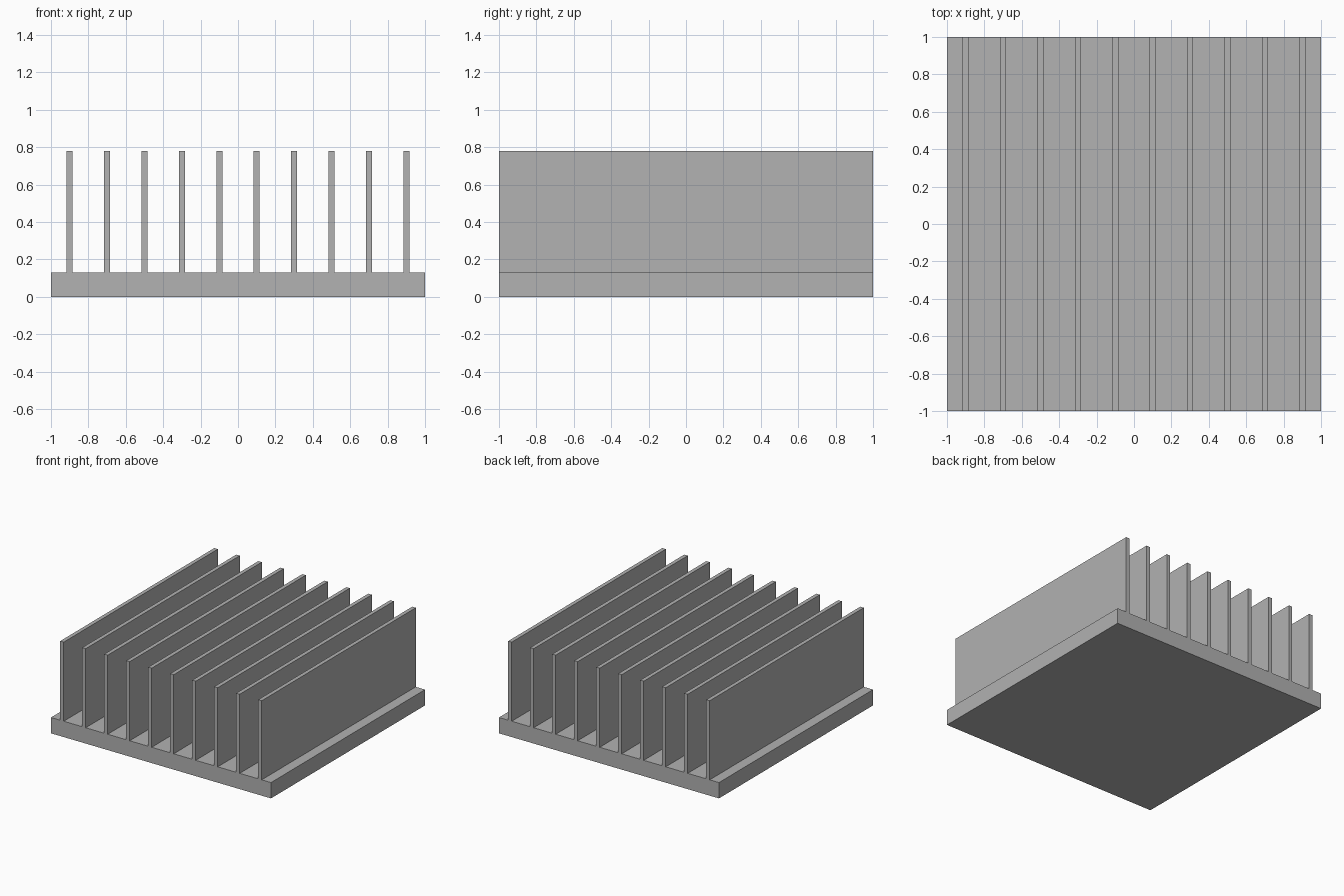
import bpy
import bmesh

if "Cube" in bpy.data.objects:
    bpy.data.objects.remove(bpy.data.objects["Cube"], do_unlink=True)

HALF = 1.0          # half width and half depth
BASE_TOP = 0.13
FIN_TOP = 0.78
FIN_COUNT = 10
FIN_THICK = 0.032
PITCH = 2 * HALF / FIN_COUNT

# Bare metal
metal = bpy.data.materials.new("plain_grey_metal")
metal.use_nodes = True
grey = (0.445, 0.445, 0.445, 1)
metal.diffuse_color = grey
metal.node_tree.nodes["Principled BSDF"].inputs["Base Color"].default_value = grey

# Comb-shaped cross-section: base plate with evenly spaced fins
profile = [(-HALF, 0), (-HALF, BASE_TOP)]
for i in range(FIN_COUNT):
    x = -HALF + PITCH * (i + 0.5)
    left, right = x - FIN_THICK / 2, x + FIN_THICK / 2
    profile += [(left, BASE_TOP), (left, FIN_TOP), (right, FIN_TOP), (right, BASE_TOP)]
profile += [(HALF, BASE_TOP), (HALF, 0)]

# Extrude the cross-section from front to back
bm = bmesh.new()
front = bm.faces.new([bm.verts.new((x, -HALF, z)) for x, z in profile])
extruded = bmesh.ops.extrude_face_region(bm, geom=[front], use_keep_orig=True)
back_verts = [g for g in extruded["geom"] if isinstance(g, bmesh.types.BMVert)]
bmesh.ops.translate(bm, vec=(0, 2 * HALF, 0), verts=back_verts)
bmesh.ops.recalc_face_normals(bm, faces=bm.faces)

mesh = bpy.data.meshes.new("finned_heat_sink")
bm.to_mesh(mesh)
bm.free()
mesh.materials.append(metal)
sink = bpy.data.objects.new("finned_heat_sink", mesh)
bpy.context.collection.objects.link(sink)
